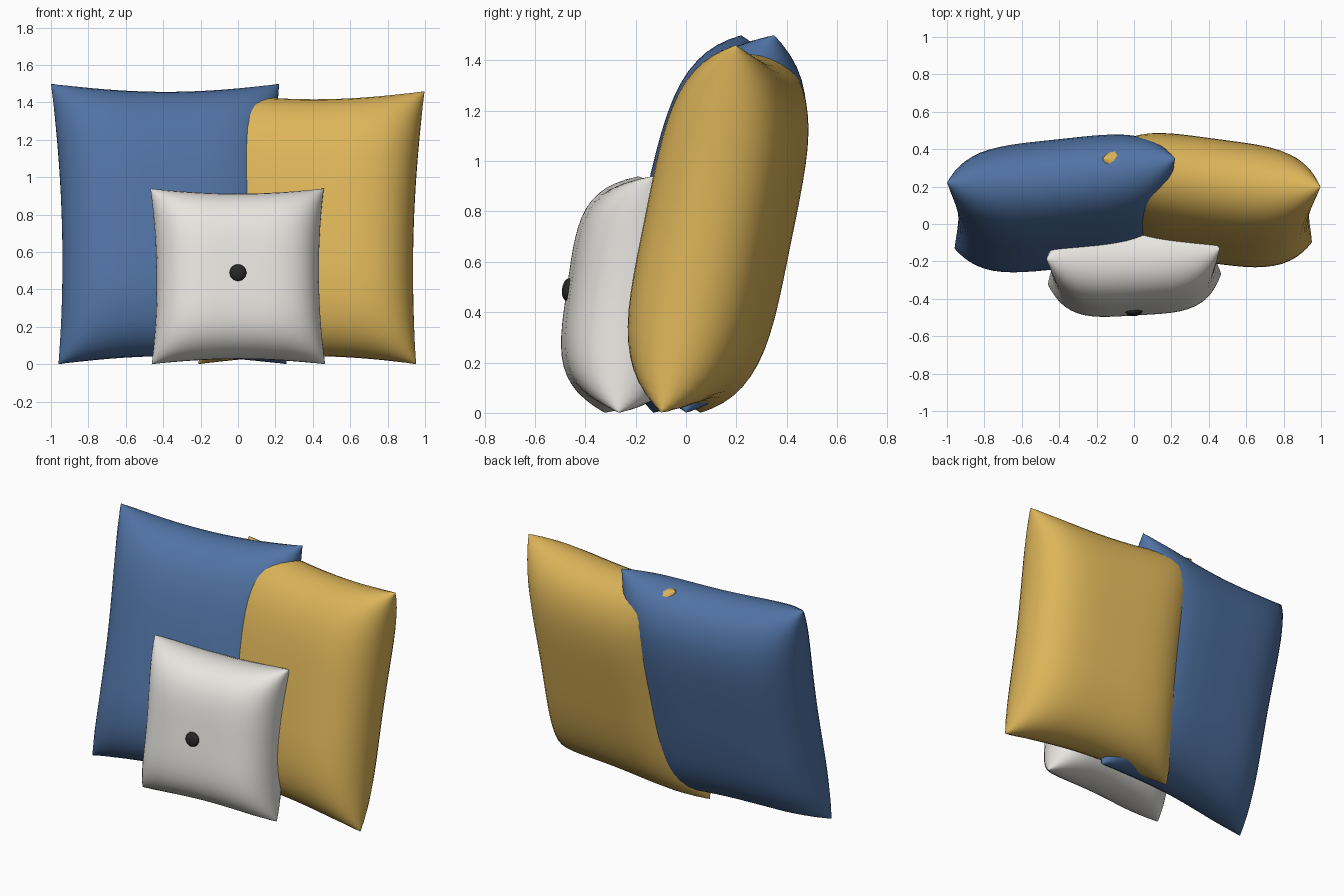
import bpy, bmesh, math
from mathutils import Vector

if "Cube" in bpy.data.objects:
    bpy.data.objects.remove(bpy.data.objects["Cube"])

N = 28       # divisions along each edge
PINCH = 0.065  # how far the seam sags inward between corners


def material(name, color):
    m = bpy.data.materials.new(name)
    m.diffuse_color = (*color, 1)
    m.use_nodes = True
    m.node_tree.nodes["Principled BSDF"].inputs["Base Color"].default_value = m.diffuse_color
    return m


def pillow(name, tl, tr, bl, br, half_thick, mat):
    """Stuffed cushion: two puffed panels joined on a seam through four corners."""
    tl, tr, bl, br = map(Vector, (tl, tr, bl, br))
    center = (tl + tr + bl + br) / 4
    across = (tr + br - tl - bl) / 4
    up = (tl + tr - bl - br) / 4
    normal = across.cross(up).normalized()
    bm = bmesh.new()
    params = [math.sin(math.pi / 2 * (2 * i / N - 1)) for i in range(N + 1)]
    seam = {}
    for side in (1, -1):
        grid = []
        for i, u in enumerate(params):
            row = []
            for j, v in enumerate(params):
                edge = i in (0, N) or j in (0, N)
                if edge and (i, j) in seam:
                    row.append(seam[i, j])
                    continue
                puff = 0 if edge else math.sqrt((1 - u**4) * (1 - v**4))
                x = u * (1 - PINCH * (1 - v * v))
                z = v * (1 - PINCH * (1 - u * u))
                vert = bm.verts.new(center + across * x + up * z
                                    + normal * side * half_thick * puff)
                if edge:
                    seam[i, j] = vert
                row.append(vert)
            grid.append(row)
        for i in range(N):
            for j in range(N):
                bm.faces.new((grid[i][j], grid[i + 1][j],
                              grid[i + 1][j + 1], grid[i][j + 1]))
    bmesh.ops.recalc_face_normals(bm, faces=bm.faces)
    for f in bm.faces:
        f.smooth = True
    mesh = bpy.data.meshes.new(name)
    bm.to_mesh(mesh)
    bm.free()
    mesh.materials.append(mat)
    obj = bpy.data.objects.new(name, mesh)
    bpy.context.collection.objects.link(obj)
    return center + normal * half_thick, normal


blue = material("blue_fabric", (0.08, 0.17, 0.37))
gold = material("gold_fabric", (0.72, 0.46, 0.10))
white = material("white_fabric", (0.80, 0.79, 0.75))
black = material("black_button", (0.02, 0.02, 0.02))

# Two large leaning cushions
pillow("blue_pillow", (-1, .22, 1.5), (.22, .35, 1.5),
       (-.96, -.13, 0), (.26, 0, 0), 0.27, blue)
pillow("gold_pillow", (-.17, .35, 1.46), (1, .20, 1.46),
       (-.21, .06, 0), (.95, -.10, 0), 0.27, gold)

# Small front cushion and its button
spot, normal = pillow("white_pillow", (-.47, -.19, .94), (.46, -.13, .94),
                      (-.46, -.32, 0), (.465, -.27, 0), 0.24, white)
bpy.ops.mesh.primitive_uv_sphere_add(segments=24, ring_count=12, radius=0.045,
                                     location=(0, spot.y - 0.005, 0.49))
button = bpy.context.object
button.name = "button"
button.scale = (1, 1, 0.5)
button.rotation_euler = normal.to_track_quat('Z', 'Y').to_euler()
button.data.materials.append(black)
bpy.ops.object.shade_smooth()
